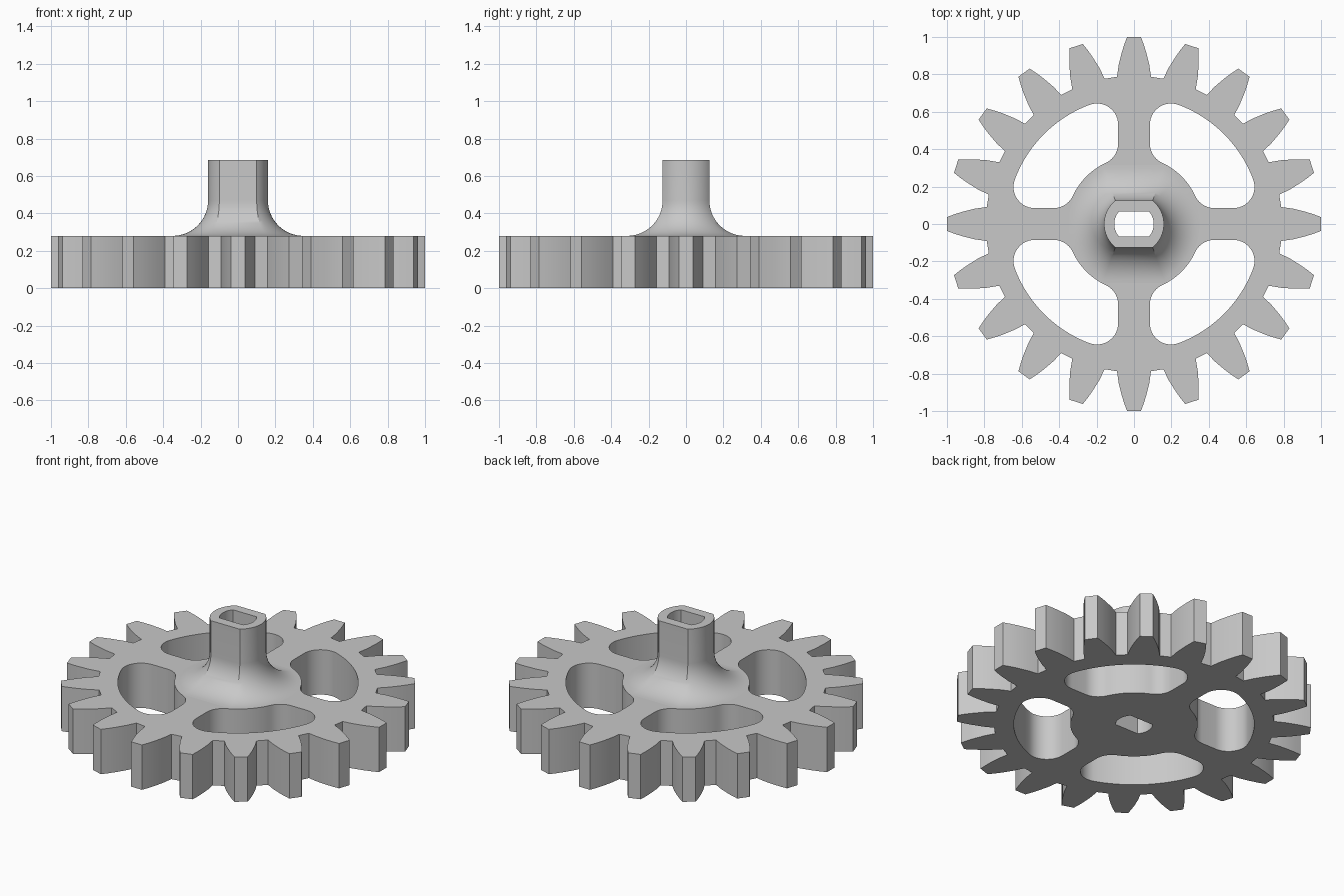
import bpy, bmesh
from math import sin, cos, pi, radians, sqrt, asin, atan2
from mathutils import Vector

if "Cube" in bpy.data.objects:
    bpy.data.objects.remove(bpy.data.objects["Cube"], do_unlink=True)

TEETH, DISC_H, HUB_H = 20, 0.28, 0.685

grey = bpy.data.materials.new("mid grey")
grey.use_nodes = True
grey.diffuse_color = (0.58, 0.58, 0.58, 1)
grey.node_tree.nodes["Principled BSDF"].inputs["Base Color"].default_value = (0.58, 0.58, 0.58, 1)


def arc(cx, cy, r, a0, a1, n):
    return [Vector((cx + r * cos(a0 + (a1 - a0) * i / n),
                    cy + r * sin(a0 + (a1 - a0) * i / n))) for i in range(n + 1)]


def turned(points, a):
    return [Vector((p.x * cos(a) - p.y * sin(a), p.x * sin(a) + p.y * cos(a))) for p in points]


def double_flat(r, flat, n=24):
    """Circle with two flats facing front and back."""
    a = asin(flat / r)
    return arc(0, 0, r, -a, a, n) + arc(0, 0, r, pi - a, pi + a, n)


def link(name, mesh):
    ob = bpy.data.objects.new(name, mesh)
    bpy.context.scene.collection.objects.link(ob)
    return ob


def stack(name, rings):
    """Closed solid through rings of 3D points."""
    bm = bmesh.new()
    loops = [[bm.verts.new(p) for p in ring] for ring in rings]
    n = len(loops[0])
    for lo, hi in zip(loops, loops[1:]):
        for i in range(n):
            j = (i + 1) % n
            bm.faces.new((lo[i], lo[j], hi[j], hi[i]))
    bm.faces.new(loops[0][::-1])
    bm.faces.new(loops[-1])
    mesh = bpy.data.meshes.new(name)
    bm.to_mesh(mesh)
    bm.free()
    return link(name, mesh)


# Toothed outline: radius and half width down one flank, mirrored and repeated
flank = [(0.787, 0.091), (0.85, 0.082), (0.915, 0.066), (0.96, 0.052), (1.0, 0.037)]
tooth = [Vector((x, -w)) for x, w in flank] + [Vector((x, w)) for x, w in reversed(flank)]
outline = [p for k in range(TEETH) for p in turned(tooth, 2 * pi * k / TEETH)]

# Window between spokes: rim arc, hub arc and four rounded corners
RIM, HUB, SPOKE, FIL = 0.68, 0.36, 0.085, 0.113
c = SPOKE + FIL
out_y = sqrt((RIM - FIL) ** 2 - c * c)
in_y = sqrt((HUB + FIL) ** 2 - c * c)
a_out, a_in = atan2(c, out_y), atan2(c, in_y)
window = (arc(out_y, c, FIL, -pi / 2, a_out, 14)
          + arc(0, 0, RIM, a_out, pi / 2 - a_out, 24)[1:-1]
          + arc(c, out_y, FIL, pi / 2 - a_out, pi, 14)
          + arc(c, in_y, FIL, pi, 1.5 * pi - a_in, 10)
          + arc(0, 0, HUB, pi / 2 - a_in, a_in, 14)[1:-1]
          + arc(in_y, c, FIL, pi + a_in, 1.5 * pi, 10))

# Gear disc: filled curve with four windows, extruded
curve = bpy.data.curves.new("disc_profile", "CURVE")
curve.dimensions = "2D"
curve.fill_mode = "BOTH"
curve.extrude = DISC_H / 2
for pts in [outline] + [turned(window, k * pi / 2) for k in range(4)]:
    spline = curve.splines.new("POLY")
    spline.points.add(len(pts) - 1)
    for sp, p in zip(spline.points, pts):
        sp.co = (p.x, p.y, 0, 1)
    spline.use_cyclic_u = True
profile = link("disc_profile", curve)
bpy.context.view_layer.update()
mesh = bpy.data.meshes.new_from_object(
    profile.evaluated_get(bpy.context.evaluated_depsgraph_get()))
bpy.data.objects.remove(profile, do_unlink=True)
bm = bmesh.new()
bm.from_mesh(mesh)
bmesh.ops.remove_doubles(bm, verts=bm.verts, dist=1e-5)
bmesh.ops.translate(bm, verts=bm.verts, vec=(0, 0, DISC_H / 2))
bmesh.ops.recalc_face_normals(bm, faces=bm.faces)
bm.to_mesh(mesh)
bm.free()
gear = link("gear_wheel", mesh)

# Hub: flatted shaft flaring into the disc along mitred normals
shaft = double_flat(0.16, 0.125)
count = len(shaft)
normals = []
for i, p in enumerate(shaft):
    n = p.normalized()
    if i % (count // 2) in (0, count // 2 - 1):
        flat_n = Vector((0, 1 if p.y > 0 else -1))
        mid = (n + flat_n).normalized()
        n = mid / mid.dot(flat_n)
    normals.append(n)


def flare(d, z):
    return [(p.x + n.x * d, p.y + n.y * d, z) for p, n in zip(shaft, normals)]


R, STEPS = 0.19, 16
rings = [flare(R, DISC_H / 2)]
for i in range(STEPS + 1):
    t = pi / 2 * i / STEPS
    rings.append(flare(R * (1 - sin(t)), DISC_H + R * (1 - cos(t))))
rings.append(flare(0, HUB_H))
hub = stack("hub", rings)

# Bore through hub and disc
hole = double_flat(0.105, 0.066)
bore = stack("bore_cutter", [[(p.x, p.y, z) for p in hole] for z in (-0.2, 1.0)])

for tool, op in ((hub, "UNION"), (bore, "DIFFERENCE")):
    mod = gear.modifiers.new(tool.name, "BOOLEAN")
    mod.object, mod.operation, mod.solver = tool, op, "EXACT"
    tool.hide_render = True
bpy.context.view_layer.update()
final = bpy.data.meshes.new_from_object(
    gear.evaluated_get(bpy.context.evaluated_depsgraph_get()))
gear.modifiers.clear()
gear.data = final
for tool in (hub, bore):
    bpy.data.objects.remove(tool, do_unlink=True)

# Smooth curved walls, crisp rims and corners
bm = bmesh.new()
bm.from_mesh(final)
for f in bm.faces:
    f.smooth = True
    f.material_index = 0
for e in bm.edges:
    level = [abs(f.normal.z) > 0.9995 for f in e.link_faces]
    e.smooth = len(level) == 2 and level[0] == level[1] and e.calc_face_angle(0) < radians(30)
bm.to_mesh(final)
bm.free()
final.materials.clear()
final.materials.append(grey)
